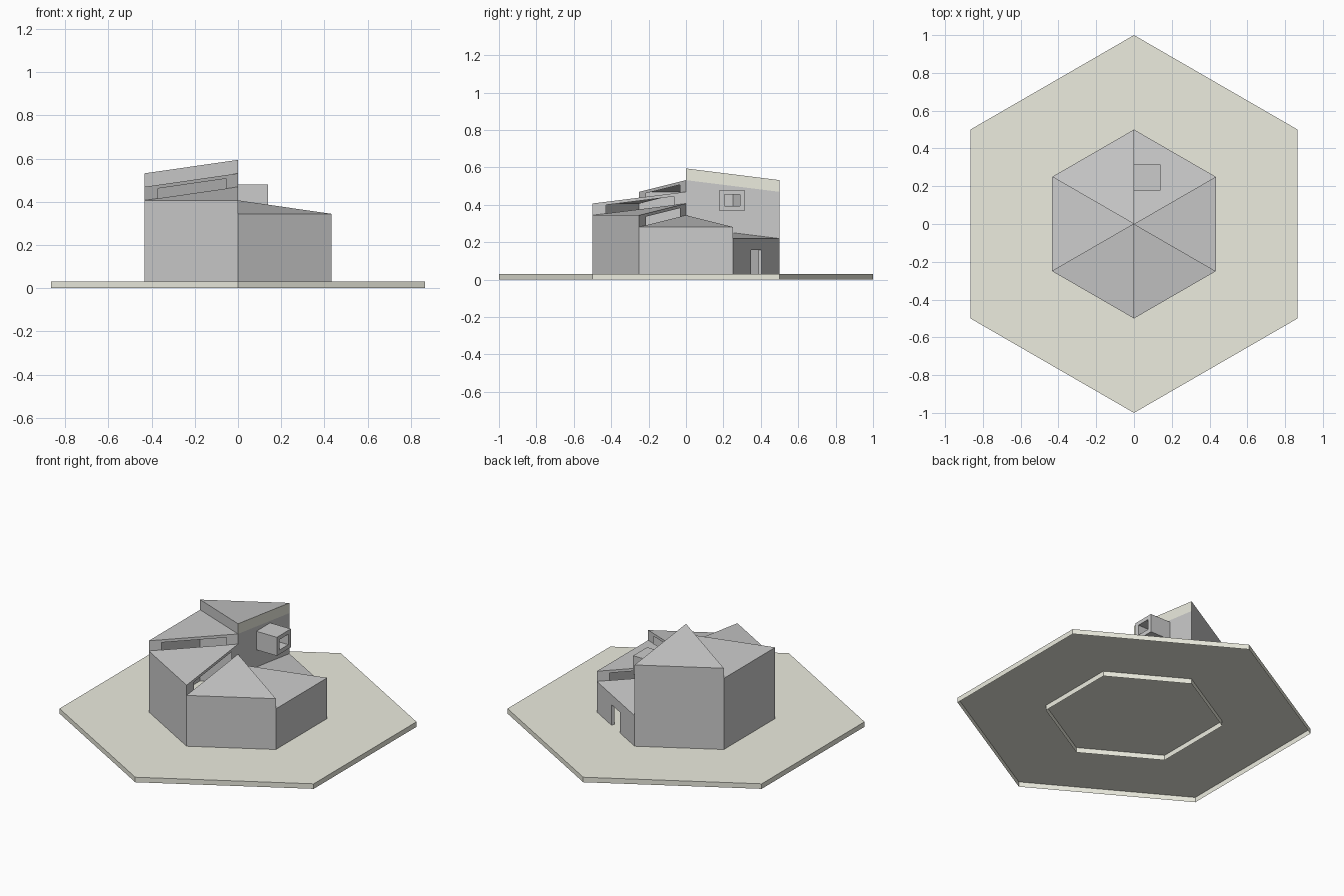
import bpy
from math import cos, sin, radians
from mathutils import Vector

if "Cube" in bpy.data.objects:
    bpy.data.objects.remove(bpy.data.objects["Cube"])

FLOOR = 0.031      # top of the base
STEP = 0.0625      # height difference between neighbouring wedges
LOW = 0.219        # eave height of the lowest wedge
PITCH = 0.0625     # rise of each roof to the centre
R = 0.5


def material(name, rgb):
    m = bpy.data.materials.new(name)
    m.diffuse_color = (*rgb, 1)
    m.use_nodes = True
    m.node_tree.nodes["Principled BSDF"].inputs["Base Color"].default_value = m.diffuse_color
    return m


beige = material("beige", (0.84, 0.84, 0.74))


def make(name, faces, mat=None):
    """Object from a list of faces, each a list of points."""
    verts, idx, polys = [], {}, []
    for f in faces:
        poly = []
        for p in f:
            key = tuple(round(c, 5) for c in p)
            if key not in idx:
                idx[key] = len(verts)
                verts.append(key)
            poly.append(idx[key])
        polys.append(poly)
    me = bpy.data.meshes.new(name)
    me.from_pydata(verts, [], polys)
    ob = bpy.data.objects.new(name, me)
    bpy.context.collection.objects.link(ob)
    if mat:
        me.materials.append(mat)
    return ob


def polar(r, deg, z):
    return Vector((r * cos(radians(deg)), r * sin(radians(deg)), z))


def hexagon(r, z):
    return [polar(r, 30 + 60 * i, z) for i in range(6)]


def bridge(a, b):
    """Quads joining two closed loops."""
    n = len(a)
    return [[a[i], a[(i + 1) % n], b[(i + 1) % n], b[i]] for i in range(n)]


# base: plate open underneath, with an inner hexagonal footing
make("base_plate", [hexagon(1, FLOOR)] + bridge(hexagon(1, 0), hexagon(1, FLOOR)), beige)
make("base_footing", bridge(hexagon(R, 0), hexagon(R, FLOOR)), beige)

# six roof wedges stepping up in a spiral
for k in range(6):
    eave = LOW + k * STEP
    a0, a1 = 30 - 60 * k, 90 - 60 * k
    A, B = polar(R, a0, eave), polar(R, a1, eave)
    top = Vector((0, 0, eave + PITCH))
    A0, B0 = polar(R, a0, FLOOR), polar(R, a1, FLOOR)
    make(f"roof_{k}", [[A, B, top]])

    if k == 0:
        # lowest wall has the doorway with short jambs
        d0, d1 = A0.lerp(B0, 0.385), A0.lerp(B0, 0.615)
        up = Vector((0, 0, 0.127))
        door = [d0, d0 + up, d1 + up, d1]
        make("wall_0", [[A0] + door + [B0, B, A]])
        inward = polar(-0.02, 60, 0)
        make("door_jamb", [[door[i], door[i] + inward, door[i + 1] + inward, door[i + 1]]
                           for i in range(3)])
    else:
        make(f"wall_{k}", [[A0, B0, B, A]])
        # upright band above the lower neighbour, most with a strip window
        drop = Vector((0, 0, -STEP))
        ob, cb = B + drop, top + drop
        if k < 5:
            w0, w1 = ob.lerp(cb, 0.145), ob.lerp(cb, 0.873)
            h = Vector((0, 0, 0.046))
            band = [ob, w0, w0 + h, w1 + h, w1, cb, top, B]
        else:
            band = [ob, cb, top, B]
        make(f"clerestory_{k}", [band])

# tall end wall at x = 0, pierced by the window box
hi = LOW + 5 * STEP
V = Vector


def rect(x, y0, y1, z0, z1):
    return [V((x, y0, z0)), V((x, y1, z0)), V((x, y1, z1)), V((x, y0, z1))]


inner = (0.205, 0.29, 0.392, 0.456)
outer = (0.178, 0.314, 0.366, 0.48)
wall = [V((0, 0, LOW + PITCH)), V((0, R, LOW)),
        V((0, R, hi - STEP)), V((0, 0, hi))]
make("end_wall", bridge(wall, rect(0, *inner)))
make("end_wall_strip", [[wall[3], wall[2], V((0, R, hi)), V((0, 0, hi + PITCH))]], beige)

# projecting window box with a tunnel through to the inside
D = 0.14
make("window_box", bridge(rect(0, *outer), rect(D, *outer))
     + bridge(rect(D, *outer), rect(D, *inner))
     + bridge(rect(D, *inner), rect(0, *inner)))
